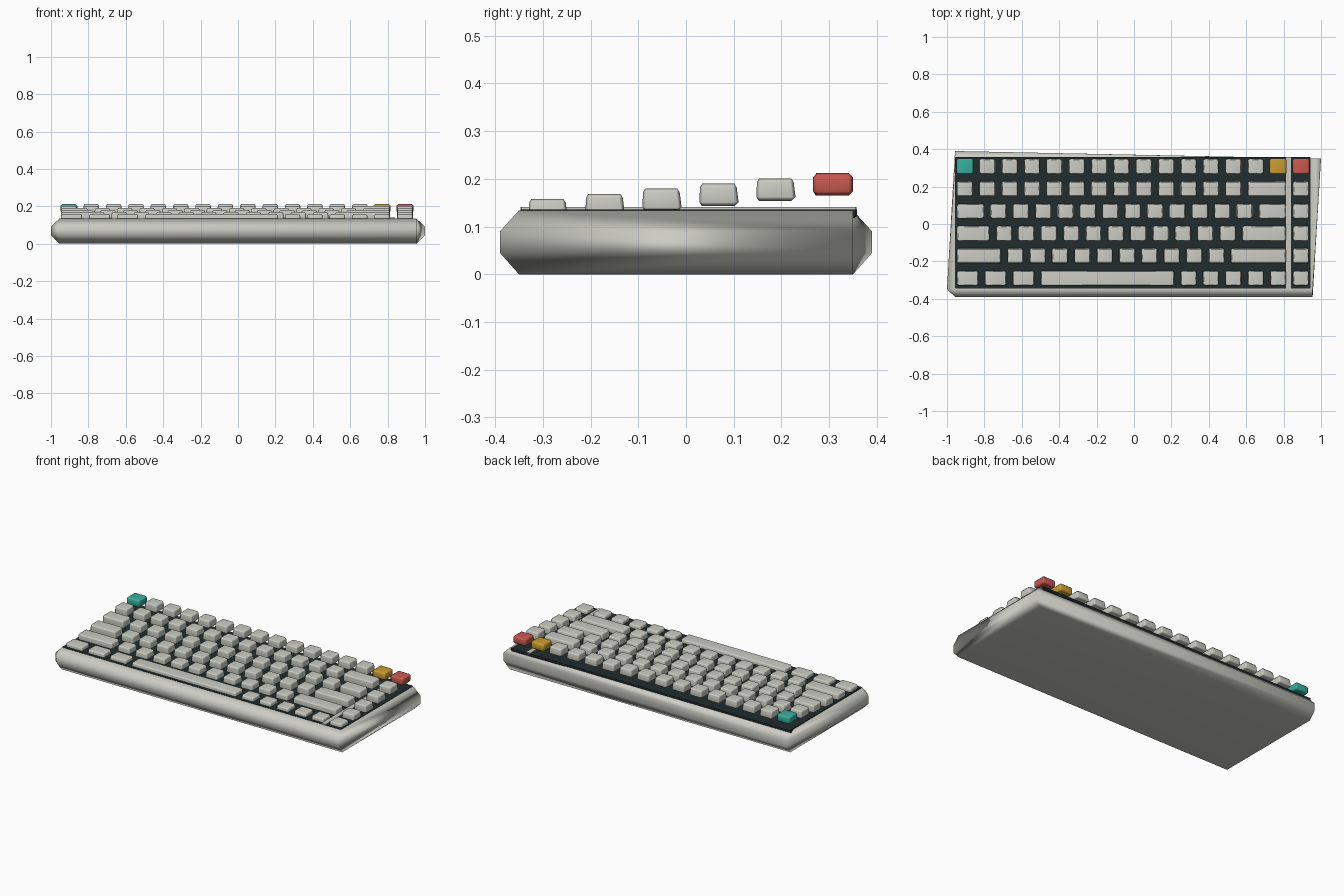
import bpy, bmesh

if "Cube" in bpy.data.objects:
    bpy.data.objects.remove(bpy.data.objects["Cube"])


def material(name, rgb):
    m = bpy.data.materials.new(name)
    m.diffuse_color = (*rgb, 1)
    m.use_nodes = True
    m.node_tree.nodes["Principled BSDF"].inputs["Base Color"].default_value = m.diffuse_color
    return m


CREAM = material("warm_grey", (0.60, 0.60, 0.55))
DARK = material("dark_slate", (0.015, 0.026, 0.026))
TEAL = material("teal", (0.04, 0.42, 0.33))
YELLOW = material("mustard", (0.58, 0.33, 0.03))
RED = material("coral_red", (0.57, 0.10, 0.08))


def finish(name, bm, mat, smooth=True):
    bmesh.ops.recalc_face_normals(bm, faces=bm.faces)
    for f in bm.faces:
        f.smooth = smooth
    me = bpy.data.meshes.new(name)
    bm.to_mesh(me)
    bm.free()
    me.materials.append(mat)
    ob = bpy.data.objects.new(name, me)
    bpy.context.collection.objects.link(ob)
    if smooth:
        ob.modifiers.new("weighted_normals", "WEIGHTED_NORMAL")
    return ob


def loft(name, rings, mat, smooth=True):
    """Stack of chamfered rectangles: (x0, x1, y0, y1, z, corner)."""
    bm = bmesh.new()
    loops = []
    for x0, x1, y0, y1, z, c in rings:
        pts = [(x0 + c, y0), (x1 - c, y0), (x1, y0 + c), (x1, y1 - c),
               (x1 - c, y1), (x0 + c, y1), (x0, y1 - c), (x0, y0 + c)]
        loops.append([bm.verts.new((x, y, z)) for x, y in pts])
    for a, b in zip(loops, loops[1:]):
        for i in range(8):
            j = (i + 1) % 8
            bm.faces.new((a[i], a[j], b[j], b[i]))
    bm.faces.new(loops[0][::-1])
    bm.faces.new(loops[-1])
    return finish(name, bm, mat, smooth)


# Case: rectangular top and bottom with a slightly skewed, wider waist
bm = bmesh.new()
waist = [(-0.957, 0.39), (1, 0.35), (0.955, -0.39), (-0.955, -0.39), (-1, -0.35)]
for z in (0, 0.134):
    for sx in (-1, 1):
        for sy in (-1, 1):
            bm.verts.new((0.955 * sx, 0.35 * sy, z))
for z in (0.045, 0.09):
    for x, y in waist:
        bm.verts.new((x, y, z))
bmesh.ops.convex_hull(bm, input=bm.verts[:])
bmesh.ops.dissolve_limit(bm, angle_limit=0.01, verts=bm.verts[:], edges=bm.edges[:])
finish("case", bm, CREAM)

# Dark plate under the keys and the divider beside the last column
loft("key_plate", [(-0.957, 0.943, -0.346, 0.353, 0.118, 0.004),
                   (-0.957, 0.943, -0.346, 0.358, 0.123, 0.004),
                   (-0.957, 0.943, -0.346, 0.358, 0.136, 0.004)], DARK, False)
loft("column_divider", [(0.812, 0.840, -0.347, 0.357, 0.120, 0.002),
                        (0.812, 0.840, -0.347, 0.357, 0.141, 0.002)], CREAM, False)

# Key rows, back to front: widths in key units; the last key is the side column
U, GAP, X0 = 0.1196, 0.034, -0.964
rows = [
    [1] * 16,
    [1] * 13 + [2, 1],
    [1.5] + [1] * 12 + [1.5, 1],
    [1.75] + [1] * 11 + [2.25, 1],
    [2.25] + [1] * 10 + [2.75, 1],
    [1.25] * 3 + [6.25] + [1] * 6,
]
accents = {0: TEAL, 14: YELLOW, 15: RED}

for r, widths in enumerate(rows):
    y = 0.308 - 0.1194 * r
    z = 0.165 - 0.0108 * r
    x = X0
    for k, w in enumerate(widths):
        shift = 0.003 if k == len(widths) - 1 else 0
        a, b = x + shift + GAP / 2, x + shift + w * U - GAP / 2
        x += w * U
        name = f"key_row{r + 1}_{k + 1}"
        if r == 0 and k in accents:
            # Accent keys: evenly chamfered blocks
            a, b, d, c = a - 0.002, b + 0.002, 0.042, 0.009
            rings = [(a + c, b - c, y - d + c, y + d - c, z, 0.004),
                     (a, b, y - d, y + d, z + c, c),
                     (a, b, y - d, y + d, z + 0.047 - c, c),
                     (a + c, b - c, y - d + c, y + d - c, z + 0.047, 0.004)]
            loft(name, rings, accents[k])
        else:
            # Plain keys: slightly tapered, sloping more at the back
            rings = [(a + 0.007, b - 0.007, y - 0.036, y + 0.033, z, 0.004),
                     (a, b, y - 0.041, y + 0.041, z + 0.008, 0.008),
                     (a + 0.002, b - 0.002, y - 0.040, y + 0.037, z + 0.039, 0.008),
                     (a + 0.008, b - 0.008, y - 0.035, y + 0.032, z + 0.047, 0.005)]
            loft(name, rings, CREAM)
